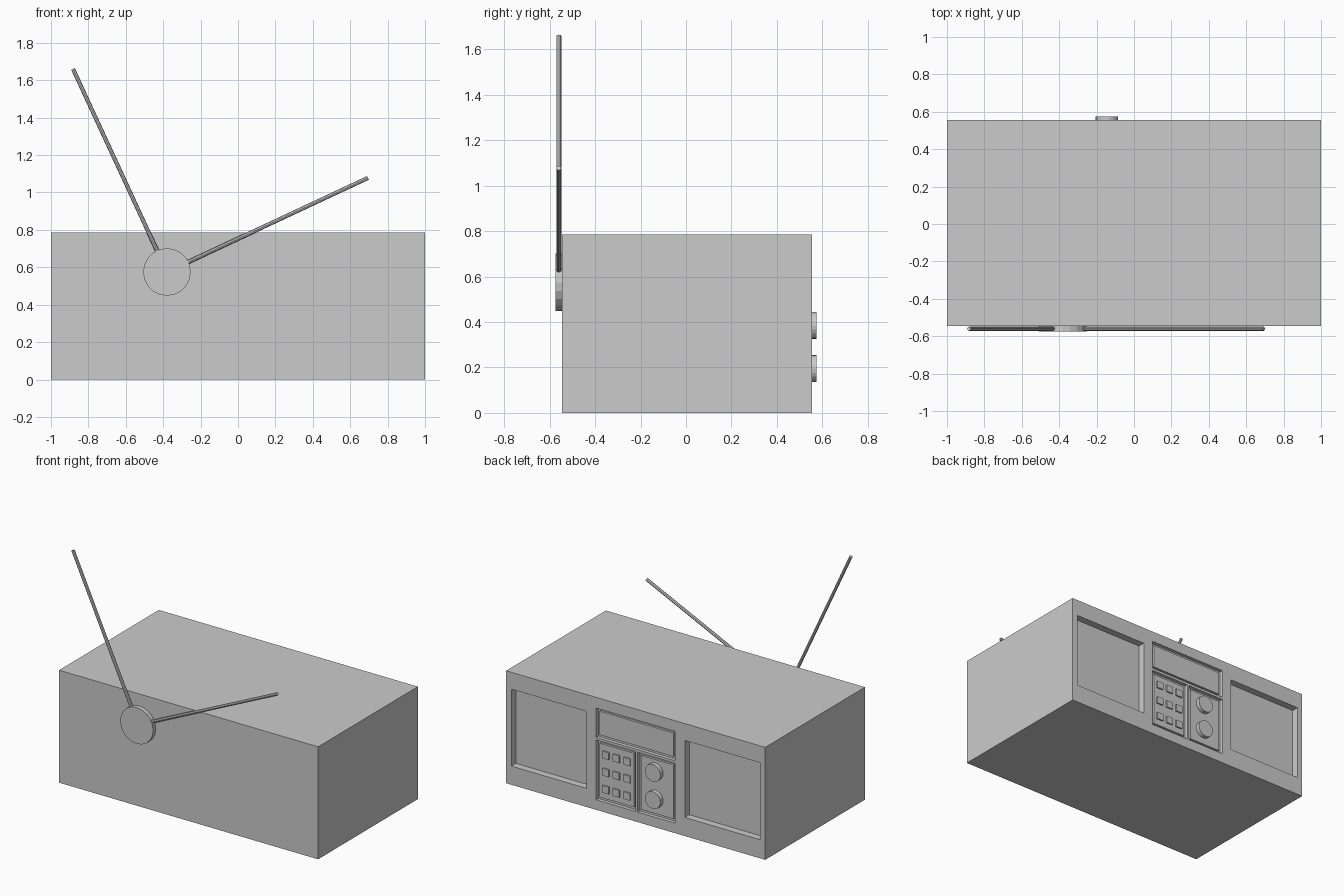
import bpy, bmesh, math
from mathutils import Vector, Matrix

if "Cube" in bpy.data.objects:
    bpy.data.objects.remove(bpy.data.objects["Cube"])

FRONT, BACK, H = -0.545, 0.555, 0.785


def make_object(name, bm):
    bmesh.ops.recalc_face_normals(bm, faces=bm.faces)
    me = bpy.data.meshes.new(name)
    bm.to_mesh(me)
    bm.free()
    ob = bpy.data.objects.new(name, me)
    bpy.context.collection.objects.link(ob)
    return ob


def boxes(name, limits):
    """One object from boxes given as (x0, x1, y0, y1, z0, z1)."""
    bm = bmesh.new()
    for x0, x1, y0, y1, z0, z1 in limits:
        c = Vector((x0 + x1, y0 + y1, z0 + z1)) / 2
        m = Matrix.Translation(c) @ Matrix.Diagonal((x1 - x0, y1 - y0, z1 - z0, 1))
        bmesh.ops.create_cube(bm, size=1, matrix=m)
    return make_object(name, bm)


def rod(name, a, b, r, sides):
    """Cylinder running from point a to point b."""
    a, b = Vector(a), Vector(b)
    d = b - a
    m = Matrix.Translation((a + b) / 2) @ d.to_track_quat('Z', 'Y').to_matrix().to_4x4()
    bm = bmesh.new()
    bmesh.ops.create_cone(bm, cap_ends=True, segments=sides, radius1=r, radius2=r,
                          depth=d.length, matrix=m)
    return make_object(name, bm)


# Openings on the control side: (x0, x1, z0, z1)
speakers = [(0.38, 0.96, 0.13, 0.667), (-0.96, -0.38, 0.13, 0.667)]
panels = {"display_panel": (-0.305, 0.305, 0.505, 0.71),
          "keypad_panel": (0.0, 0.305, 0.07, 0.487),
          "knob_panel": (-0.305, -0.014, 0.07, 0.487)}

# Cabinet with speaker and panel recesses
body = boxes("cabinet", [(-1, 1, FRONT, BACK, 0, H)])
cuts = [(x0, x1, BACK - 0.05, BACK + 0.1, z0, z1) for x0, x1, z0, z1 in speakers]
cuts += [(x0, x1, BACK - 0.025, BACK + 0.1, z0, z1) for x0, x1, z0, z1 in panels.values()]
cutter = boxes("recess_cutter", cuts)
cutter.hide_render = True
cutter.hide_viewport = True
cutter.display_type = 'WIRE'
mod = body.modifiers.new("recesses", 'BOOLEAN')
mod.object = cutter
mod.solver = 'EXACT'

# Plates standing inside the panel recesses
g = 0.02
for name, (x0, x1, z0, z1) in panels.items():
    boxes(name, [(x0 + g, x1 - g, BACK - 0.04, BACK - 0.01, z0 + g, z1 - g)])

# Keypad buttons
s = 0.025
boxes("keypad_buttons", [(x - s, x + s, BACK - 0.03, BACK, z - s, z + s)
                         for x in (0.07, 0.152, 0.234) for z in (0.158, 0.278, 0.398)])

# Knobs
for i, z in enumerate((0.195, 0.385)):
    rod(f"knob_{i + 1}", (-0.145, BACK - 0.03, z), (-0.145, 0.575, z), 0.06, 20)

# Aerial hub and two rods
hx, hz, ay = -0.38, 0.575, -0.56
rod("aerial_hub", (hx, -0.575, hz), (hx, FRONT, hz), 0.127, 20)
for i, (x, z) in enumerate(((-0.882, 1.66), (0.695, 1.078))):
    d = Vector((x - hx, 0, z - hz)).normalized() * 0.1
    rod(f"aerial_rod_{i + 1}", (hx + d.x, ay, hz + d.z), (x, ay, z), 0.011, 8)
